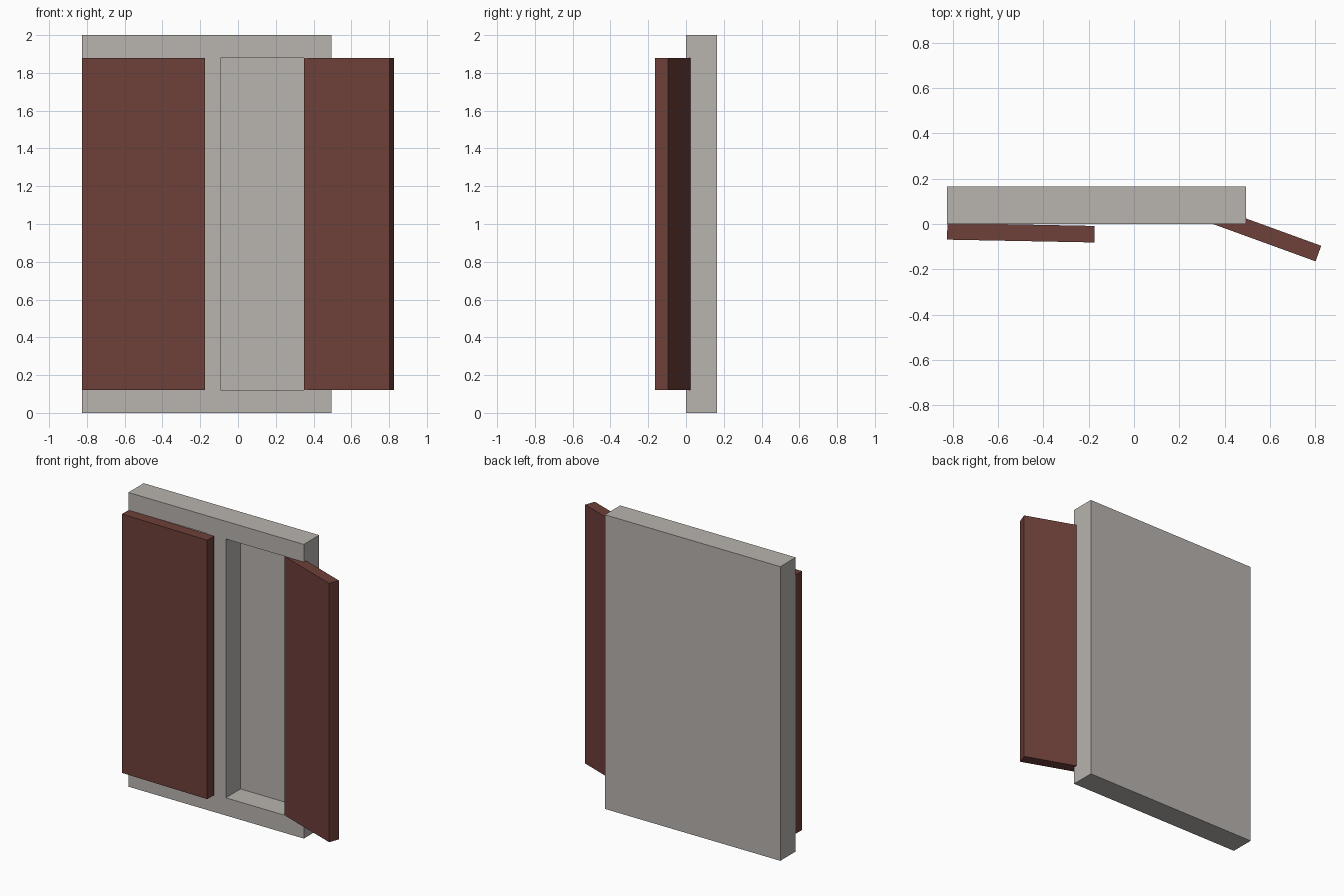
import bpy
import math
from mathutils import Matrix, Vector

if "Cube" in bpy.data.objects:
    bpy.data.objects.remove(bpy.data.objects["Cube"])


def material(name, rgb):
    m = bpy.data.materials.new(name)
    m.diffuse_color = (*rgb, 1.0)
    m.use_nodes = True
    m.node_tree.nodes["Principled BSDF"].inputs["Base Color"].default_value = m.diffuse_color
    return m


GREY = material("warm grey", (0.48, 0.455, 0.43))
RED = material("red brown", (0.156, 0.051, 0.042))


def box(name, lo, hi, mat, origin=(0, 0, 0), angle=0.0):
    """Box between two corners, turned about z at origin."""
    bpy.ops.mesh.primitive_cube_add(size=1)
    ob = bpy.context.object
    ob.name = name
    lo, hi = Vector(lo), Vector(hi)
    ob.data.transform(Matrix.Translation((lo + hi) / 2) @ Matrix.Diagonal((*(hi - lo), 1)))
    ob.data.transform(Matrix.Rotation(angle, 4, 'Z'))
    ob.location = origin
    ob.data.materials.append(mat)
    return ob


LEFT, RIGHT, DEPTH = -0.825, 0.495, 0.165
POST = (RIGHT - LEFT) / 9          # three posts and two openings of three posts' width
Z0, Z1 = 0.12, 1.88

# Window frame with two deep recesses and a thin back
frame = box("window_frame", (LEFT, 0, 0), (RIGHT, DEPTH, 2), GREY)
for i in range(2):
    x = LEFT + POST + i * 4 * POST
    cutter = box(f"recess_cutter_{i}", (x, -0.1, Z0), (x + 3 * POST, 0.158, Z1), GREY)
    cutter.hide_render = True
    cutter.hide_set(True)
    mod = frame.modifiers.new("recess", 'BOOLEAN')
    mod.operation = 'DIFFERENCE'
    mod.solver = 'EXACT'
    mod.object = cutter

# Left shutter, almost closed
box("left_shutter", (0, 0, Z0), (0.65, 0.073, Z1), RED,
    (LEFT, -0.069, 0), math.radians(-1.1))

# Right shutter, swung open from the edge of its opening
box("right_shutter", (0, 0, Z0), (0.482, 0.073, Z1), RED,
    (RIGHT - POST, 0, 0), math.radians(-20))
